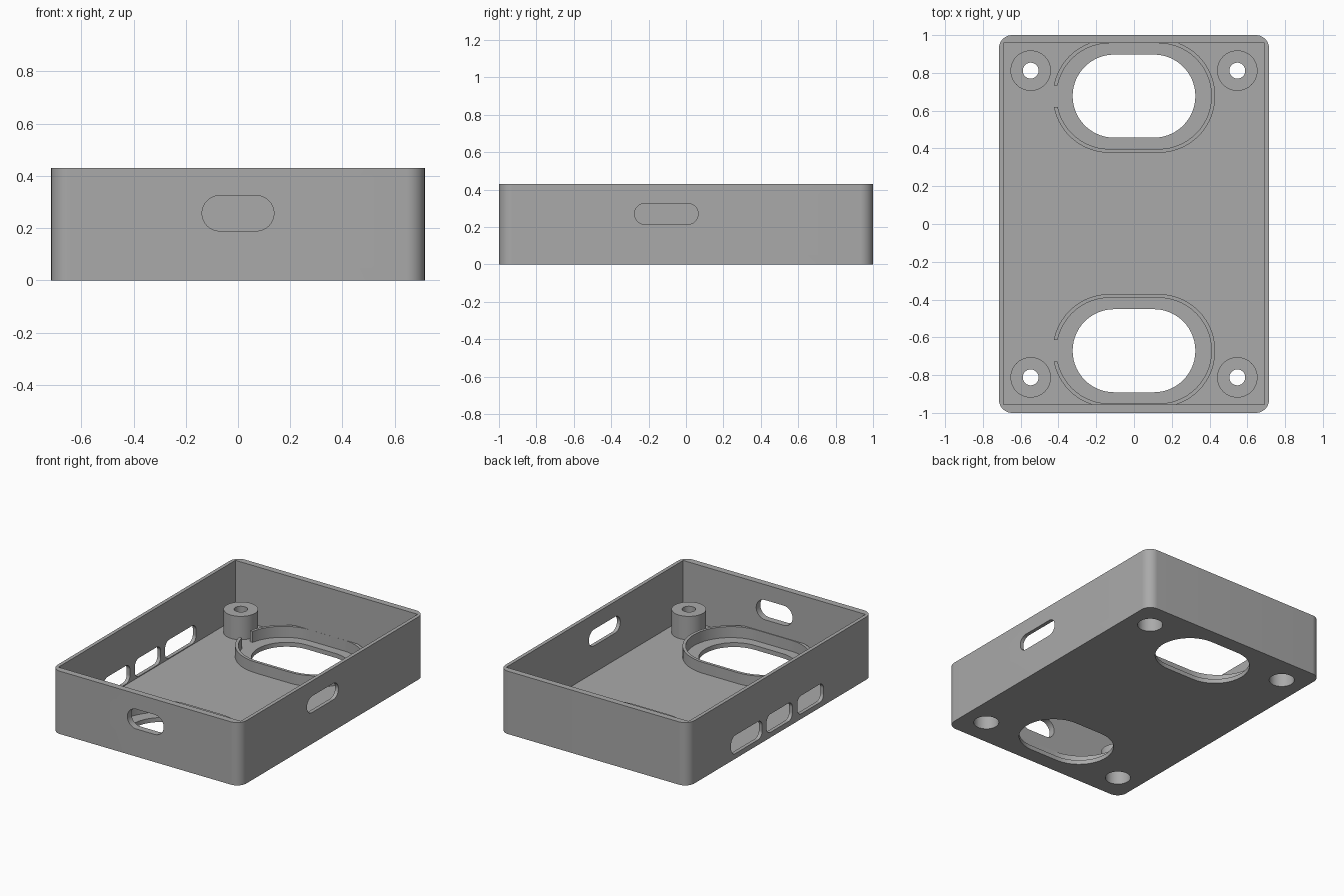
import bpy, bmesh, math
from mathutils import Matrix

if "Cube" in bpy.data.objects:
    bpy.data.objects.remove(bpy.data.objects["Cube"])

grey = bpy.data.materials.new("plain grey")
grey.diffuse_color = (0.4, 0.4, 0.4, 1)
grey.use_nodes = True
grey.node_tree.nodes["Principled BSDF"].inputs["Base Color"].default_value = grey.diffuse_color

FLOOR, TOP = 0.03, 0.43


def rounded(w, h, r, n=14):
    """Outline of a w x h rounded rectangle about the origin."""
    if r == 0:
        return [(w/2, h/2), (-w/2, h/2), (-w/2, -h/2), (w/2, -h/2)]
    pts = []
    for i, (sx, sy) in enumerate(((1, 1), (-1, 1), (-1, -1), (1, -1))):
        for k in range(n + 1):
            a = math.pi / 2 * (i + k / n)
            pts.append((sx * (w/2 - r) + r * math.cos(a), sy * (h/2 - r) + r * math.sin(a)))
    return pts


def make(name, bm):
    bmesh.ops.remove_doubles(bm, verts=bm.verts, dist=1e-5)
    bmesh.ops.recalc_face_normals(bm, faces=bm.faces)
    me = bpy.data.meshes.new(name)
    bm.to_mesh(me)
    bm.free()
    me.materials.append(grey)
    ob = bpy.data.objects.new(name, me)
    bpy.context.collection.objects.link(ob)
    return ob


def prism(name, w, h, r, depth, loc, axis='Z'):
    """Rounded rectangle extruded along an axis, starting at loc (Z) or centred on it (X, Y)."""
    bm = bmesh.new()
    z0 = 0 if axis == 'Z' else -depth / 2
    f = bm.faces.new([bm.verts.new((x, y, z0)) for x, y in rounded(w, h, r)])
    ext = bmesh.ops.extrude_face_region(bm, geom=[f])
    bmesh.ops.translate(bm, vec=(0, 0, depth),
                        verts=[v for v in ext['geom'] if isinstance(v, bmesh.types.BMVert)])
    rot = Matrix.Identity(4)
    if axis in 'XY':
        rot = Matrix.Rotation(math.pi / 2, 4, 'X')
    if axis == 'X':
        rot = Matrix.Rotation(math.pi / 2, 4, 'Z') @ rot
    bm.transform(Matrix.Translation(loc) @ rot)
    return make(name, bm)


def cut(ob, cutter):
    m = ob.modifiers.new("cut", 'BOOLEAN')
    m.operation, m.solver, m.object = 'DIFFERENCE', 'EXACT', cutter
    bpy.context.view_layer.objects.active = ob
    bpy.ops.object.modifier_apply(modifier=m.name)
    bpy.data.objects.remove(cutter)


def smooth(ob):
    bpy.ops.object.select_all(action='DESELECT')
    ob.select_set(True)
    bpy.context.view_layer.objects.active = ob
    bpy.ops.object.shade_smooth_by_angle(angle=math.radians(30))


# Open tray with square-cornered cavity
case = prism("case", 1.43, 2, 0.07, TOP, (0, 0, 0))
cut(case, prism("cavity", 1.38, 1.913, 0, 1, (0, 0.001, FLOOR)))

# Wall openings: front, right, and three on the left
cut(case, prism("front_slot", 0.275, 0.135, 0.0674, 0.2, (0, -1, 0.257), 'Y'))
cut(case, prism("right_slot", 0.34, 0.112, 0.0559, 0.2, (0.7, -0.105, 0.27), 'X'))
for y, w in ((0.365, 0.335), (0.01, 0.28), (-0.325, 0.285)):
    cut(case, prism("left_slot", w, 0.125, 0.045, 0.2, (-0.7, y, 0.098), 'X'))

# Oval floor openings with a split locating ring round each
for name, y in (("back", 0.677), ("front", -0.671)):
    cut(case, prism("oval", 0.65, 0.44, 0.2199, 0.4, (0, y, -0.2)))
    ring = prism(name + "_ring", 0.86, 0.6, 0.2999, 0.075, (0, y, FLOOR))
    cut(ring, prism("ring_hole", 0.82, 0.56, 0.2799, 0.4, (0, y, -0.1)))
    cut(ring, prism("ring_gap", 0.2, 0.115, 0, 0.4, (-0.42, y, -0.1)))
    smooth(ring)

# Screw bosses, counterbored from below
for sx, sy, name in ((-1, 1, "back_left"), (1, 1, "back_right"),
                     (-1, -1, "front_left"), (1, -1, "front_right")):
    x, y = sx * 0.547, sy * 0.812
    cut(case, prism("counterbore", 0.16, 0.16, 0.0799, 0.4, (x, y, -0.2)))
    boss = prism(name + "_boss", 0.214, 0.214, 0.1069, 0.16, (x, y, FLOOR))
    cut(boss, prism("bore", 0.16, 0.16, 0.0799, 0.24, (x, y, -0.1)))
    cut(boss, prism("screw_hole", 0.084, 0.084, 0.0419, 0.6, (x, y, -0.1)))
    smooth(boss)
smooth(case)
